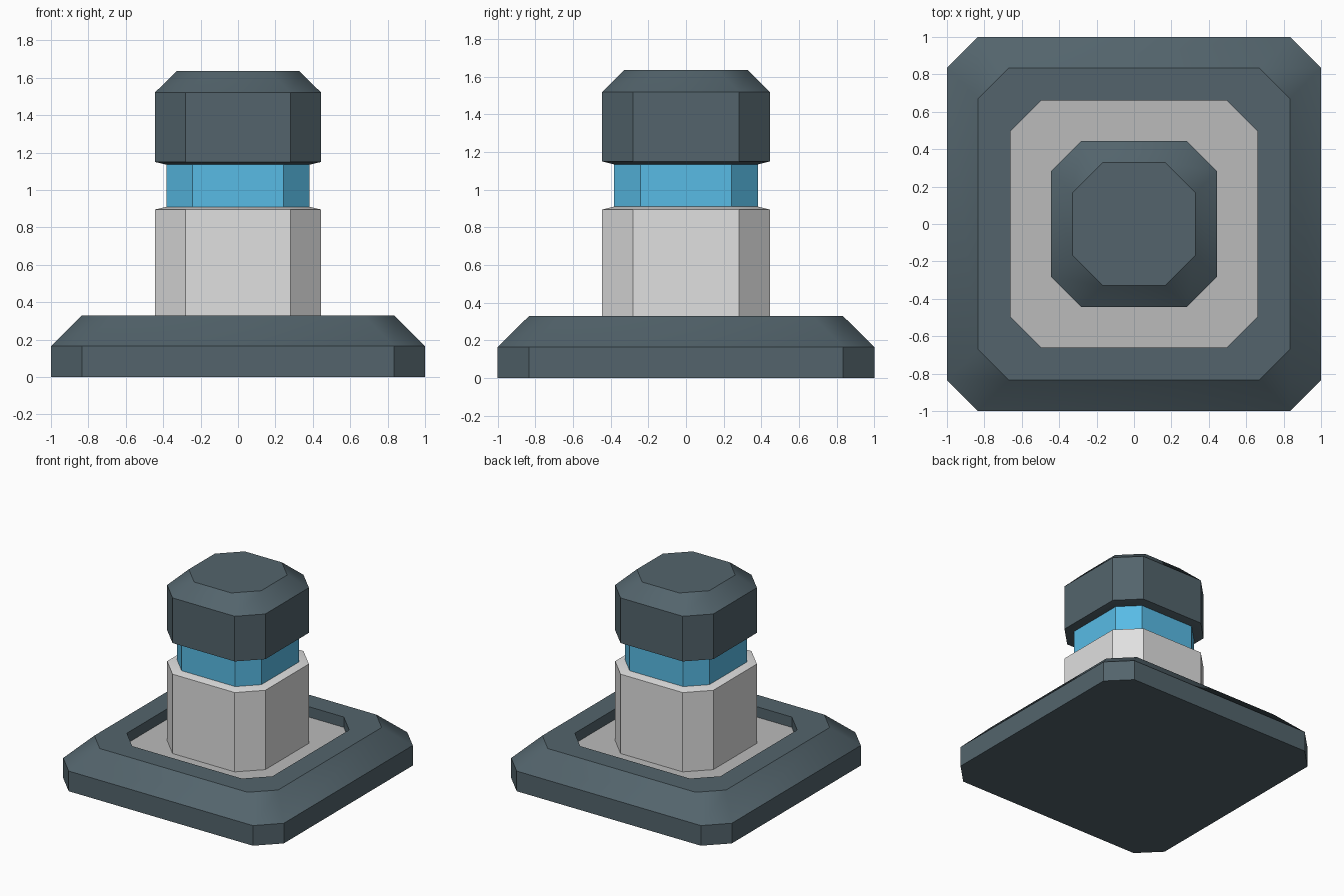
import bpy, bmesh, math

if "Cube" in bpy.data.objects:
    bpy.data.objects.remove(bpy.data.objects["Cube"])


def srgb(r, g, b):
    f = lambda c: c / 12.92 if c <= 0.04045 else ((c + 0.055) / 1.055) ** 2.4
    return (f(r / 255), f(g / 255), f(b / 255), 1)


def material(name, rgb):
    m = bpy.data.materials.new(name)
    m.diffuse_color = srgb(*rgb)
    m.use_nodes = True
    m.node_tree.nodes["Principled BSDF"].inputs["Base Color"].default_value = m.diffuse_color
    return m


slate = material("dark slate", (83, 100, 108))
light = material("light grey", (224, 224, 224))
mid = material("mid grey", (187, 187, 187))
blue = material("sky blue", (88, 187, 229))


def loft(name, rings, mats):
    """Stack of square rings with cut corners: (half width, corner cut, z)."""
    bm = bmesh.new()
    loops = []
    for h, c, z in rings:
        k = h - c
        pts = [(h, -k), (h, k), (k, h), (-k, h), (-h, k), (-h, -k), (-k, -h), (k, -h)]
        loops.append([bm.verts.new((x, y, z)) for x, y in pts])
    for a, b in zip(loops, loops[1:]):
        for i in range(8):
            j = (i + 1) % 8
            bm.faces.new((a[i], a[j], b[j], b[i]))
    bm.faces.new(loops[0][::-1])
    top = bm.faces.new(loops[-1])
    top.material_index = len(mats) - 1      # last ring's lid takes the last colour
    bmesh.ops.recalc_face_normals(bm, faces=bm.faces)
    me = bpy.data.meshes.new(name)
    bm.to_mesh(me)
    bm.free()
    for m in mats:
        me.materials.append(m)
    ob = bpy.data.objects.new(name, me)
    bpy.context.collection.objects.link(ob)
    # soften only the sloped bevel corners
    bpy.ops.object.select_all(action='DESELECT')
    ob.select_set(True)
    bpy.context.view_layer.objects.active = ob
    bpy.ops.object.shade_smooth_by_angle(angle=math.radians(35))
    return ob


# Bevelled base plate with a recessed grey floor
loft("base", [(1, .165, 0), (1, .165, .165), (.833, .163, .33),
              (.66, .163, .33), (.66, .163, .245)], [slate, mid])
# Column with a shallow sloped shoulder
loft("column", [(.445, .163, .245), (.445, .163, .895), (.383, .14, .91)], [light])
# Glowing band
loft("band", [(.383, .14, .905), (.383, .14, 1.14)], [blue])
# Bevelled cap
loft("cap", [(.383, .14, 1.135), (.445, .163, 1.15), (.445, .163, 1.52),
             (.328, .16, 1.636)], [slate])
